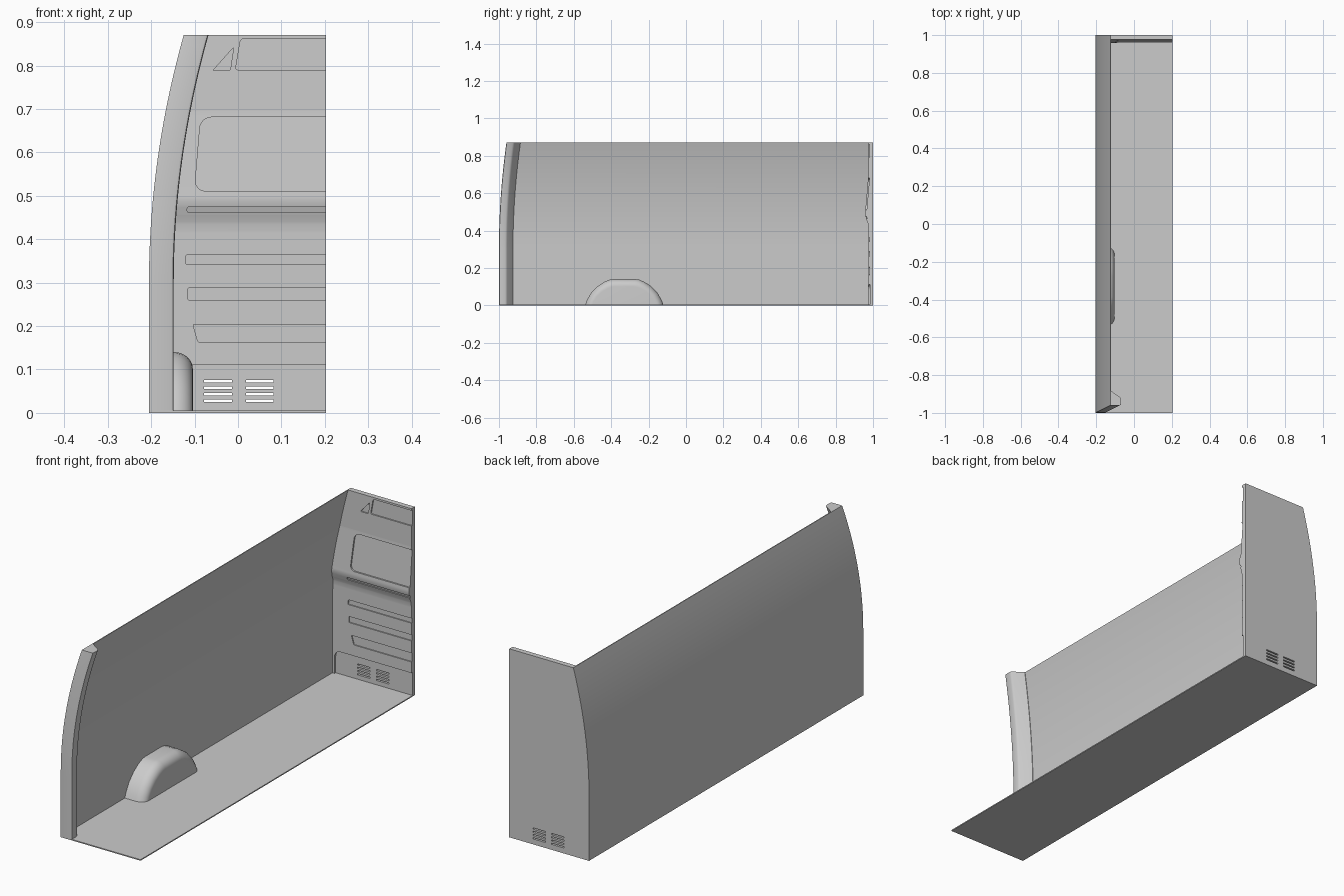
import bpy, bmesh, math

if "Cube" in bpy.data.objects:
    bpy.data.objects.remove(bpy.data.objects["Cube"])

XR = 0.2025   # open centre side of the half section


def wall_x(z):
    """Outer side curve: upright below, leaning inwards above."""
    return -0.205 + 0.246 * max(0, z - 0.3) ** 2


def finish(name, bm, angle=30):
    bmesh.ops.recalc_face_normals(bm, faces=bm.faces)
    mesh = bpy.data.meshes.new(name)
    bm.to_mesh(mesh)
    bm.free()
    ob = bpy.data.objects.new(name, mesh)
    bpy.context.collection.objects.link(ob)
    smooth(ob, angle)
    return ob


def smooth(ob, angle=30):
    bpy.ops.object.select_all(action='DESELECT')
    ob.select_set(True)
    bpy.context.view_layer.objects.active = ob
    bpy.ops.object.shade_smooth_by_angle(angle=math.radians(angle))


def loft(name, rings, angle=30):
    """Skin a list of closed rings and cap both ends."""
    bm = bmesh.new()
    vs = [[bm.verts.new(p) for p in ring] for ring in rings]
    n = len(rings[0])
    for a, b in zip(vs, vs[1:]):
        for i in range(n):
            j = (i + 1) % n
            bm.faces.new((a[i], a[j], b[j], b[i]))
    bm.faces.new(vs[0])
    bm.faces.new(vs[-1])
    return finish(name, bm, angle)


levels = [0.87 * i / 40 for i in range(41)]

# floor
loft("floor", [[(-0.205, -1, z), (XR, -1, z), (XR, 1, z), (-0.205, 1, z)] for z in (0, 0.005)])

# curved side wall, front edge raked along with the curve
T = 0.004
rings = []
for z in levels:
    x = wall_x(z)
    y = -1 + 0.5 * (x + 0.205)
    rings.append([(x, y, z), (x + T, y, z), (x + T, 1, z), (x, 1, z)])
loft("side_wall", rings)

# front pillar following the wall
section = [(0.001, 0), (0.05, 0), (0.055, 0.002), (0.057, 0.007), (0.057, 0.033),
           (0.055, 0.039), (0.05, 0.044), (0.006, 0.075), (0.001, 0.075)]
rings = []
for z in levels:
    x = wall_x(z)
    y = -1 + 0.5 * (x + 0.205)
    rings.append([(x + dx, y + dy, z) for dx, dy in section])
loft("front_pillar", rings)

# wheel arch with rounded inner shoulder
half = [(0.21, 0), (0.2, 0.028), (0.178, 0.066), (0.145, 0.101), (0.107, 0.126), (0.08, 0.137), (0.06, 0.14)]
outline = half + [(-y, z) for y, z in reversed(half)]
rings = [[(-0.203, -0.33 + y, z) for y, z in outline]]
for i in range(9):
    a = math.radians(90 * i / 8)
    c = 1 - math.cos(a)
    rings.append([(-0.147 + 0.043 * math.sin(a), -0.33 + y * (1 - 0.18 * c), z * (1 - 0.28 * c))
                  for y, z in outline])
loft("wheel_arch", rings, 40)

# end panel: inner face bulges below the window panel
PROFILE = [(0, 0.975), (0.42, 0.975), (0.44, 0.972), (0.455, 0.966), (0.475, 0.960), (0.485, 0.958),
           (0.495, 0.9575), (0.505, 0.9585), (0.685, 0.974), (0.695, 0.975), (0.87, 0.976)]


def inner_y(z):
    for (z0, y0), (z1, y1) in zip(PROFILE, PROFILE[1:]):
        if z <= z1:
            return y0 + (y1 - y0) * (z - z0) / (z1 - z0)
    return PROFILE[-1][1]


rings = []
for z in sorted({round(v, 4) for v in levels} | {p[0] for p in PROFILE}):
    x, y = wall_x(z) + 0.001, inner_y(z)
    rings.append([(x, y, z), (XR, y, z), (XR, 1, z), (x, 1, z)])
panel = loft("end_panel", rings)

# pressings cut into the end panel
cut = bmesh.new()


def pressing(points, depth, radius):
    """Rounded outline in x-z, sunk by depth below the panel surface."""
    bm = bmesh.new()
    bm.faces.new([bm.verts.new((x, 0, z)) for x, z in points])
    bmesh.ops.bevel(bm, geom=bm.verts[:], offset=radius, segments=6, profile=0.5, affect='VERTICES')
    loop = [v.co.copy() for v in bm.faces[:][0].verts]
    bm.free()
    near = [cut.verts.new((p.x, 0.9, p.z)) for p in loop]
    far = [cut.verts.new((p.x, inner_y(p.z) + depth, p.z)) for p in loop]
    for i in range(len(loop)):
        j = (i + 1) % len(loop)
        cut.faces.new((near[i], near[j], far[j], far[i]))
    cut.faces.new(near)
    cut.faces.new(far)


E = 0.26
pressing([(-0.1, 0.511), (E, 0.511), (E, 0.681), (-0.086, 0.681)], 0.007, 0.025)
pressing([(-0.006, 0.79), (E, 0.79), (E, 0.861), (0.006, 0.861)], 0.006, 0.006)
pressing([(-0.058, 0.788), (-0.018, 0.788), (-0.01, 0.842)], 0.006, 0.004)
for z0, z1, x0, x1 in [(0.462, 0.474, -0.117, -0.117), (0.342, 0.364, -0.121, -0.12),
                       (0.26, 0.288, -0.116, -0.116), (0.163, 0.204, -0.092, -0.104)]:
    pressing([(x0, z0), (E, z0), (E, z1), (x1, z1)], 0.005, 0.004)
# lower vent plate
pressing([(-0.19, -0.06), (E, -0.06), (E, 0.112), (-0.19, 0.112)], 0.009, 0.03)


def boolean(target, bm):
    cutter = finish("cutter", bm)
    cutter.hide_render = True
    mod = target.modifiers.new("cut", 'BOOLEAN')
    mod.object = cutter
    mod.solver = 'EXACT'
    bpy.context.view_layer.objects.active = target
    bpy.ops.object.modifier_apply(modifier=mod.name)
    bpy.data.objects.remove(cutter)


boolean(panel, cut)

# through slots of the two vents
slots = bmesh.new()
for cx in (-0.046, 0.05):
    for k in range(4):
        box = bmesh.ops.create_cube(slots, size=1)["verts"]
        bmesh.ops.scale(slots, vec=(0.064, 0.2, 0.006), verts=box)
        bmesh.ops.translate(slots, vec=(cx, 0.99, 0.028 + 0.015 * k), verts=box)
boolean(panel, slots)
smooth(panel, 25)
